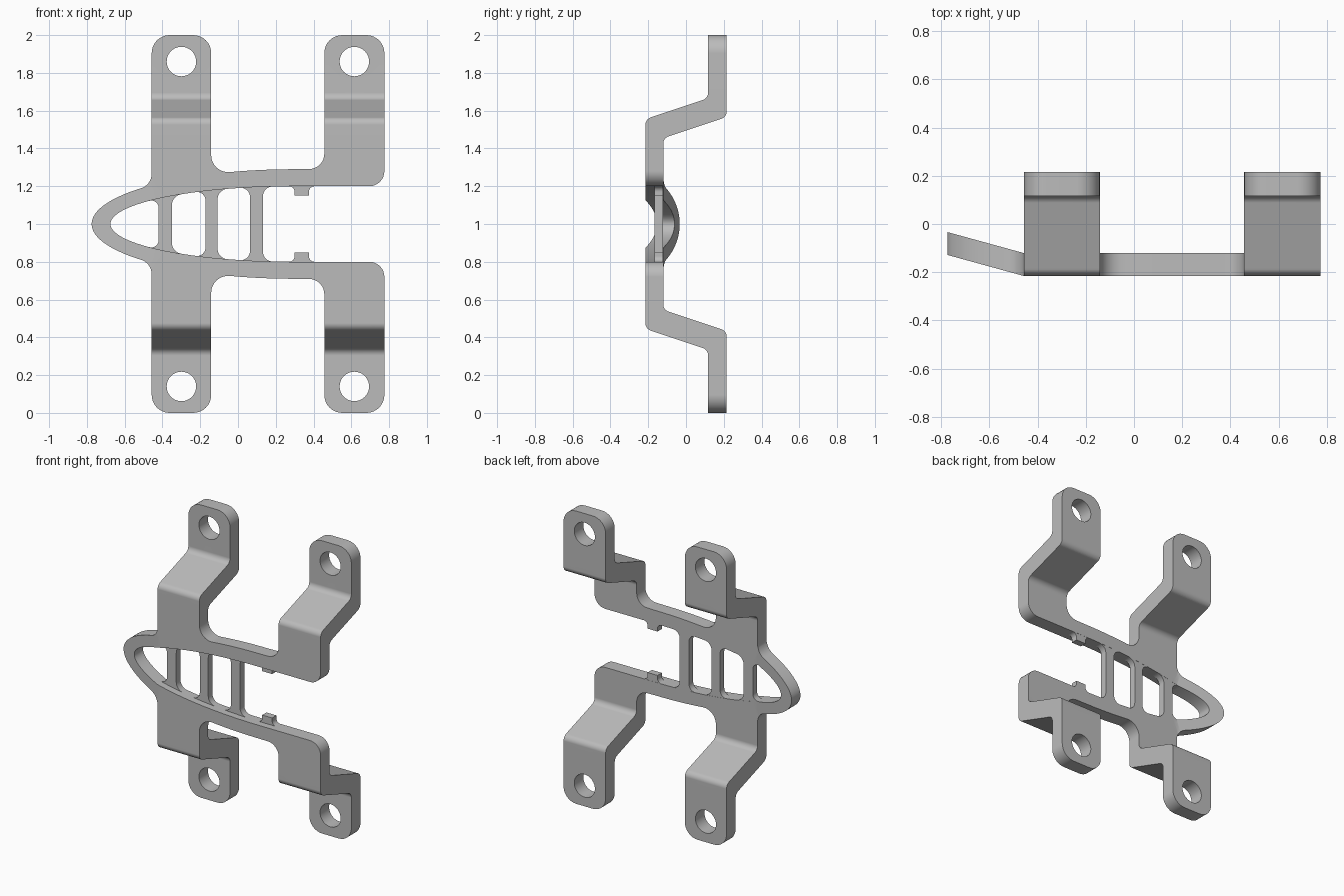
import bpy, bmesh, math
from mathutils import Vector

cube = bpy.data.objects.get("Cube")
if cube:
    bpy.data.objects.remove(cube)

MID = 1.0            # height of the mirror plane
CX = 0.3             # centre of the rail ellipses
OUTER = (1.075, 0.29)
INNER = (0.975, 0.2)
NOSE_X, NOSE_SLOPE = -0.46, 0.275

grey = bpy.data.materials.new("plain_grey")
grey.use_nodes = True
grey.diffuse_color = (0.5, 0.5, 0.5, 1)
grey.node_tree.nodes["Principled BSDF"].inputs["Base Color"].default_value = (0.5, 0.5, 0.5, 1)


def rounded(points, steps=8):
    """Turn (x, z, tangent length) corners into a path with circular fillets."""
    out = []
    for i, (x, z, d) in enumerate(points):
        c = Vector((x, z))
        if d == 0:
            out.append(c)
            continue
        p = Vector(points[i - 1][:2])
        q = Vector(points[(i + 1) % len(points)][:2])
        u, v = (p - c).normalized(), (q - c).normalized()
        w = math.sin(u.angle(v) / 2)
        for k in range(steps + 1):
            t = k / steps
            e, f, g = (1 - t) ** 2, 2 * w * t * (1 - t), t * t
            out.append((e * (c + d * u) + f * c + g * (c + d * v)) / (e + f + g))
    return out


def rail(size, x):
    """Height of a rail edge above the mirror plane."""
    return size[1] * math.sqrt(max(0, 1 - ((CX - min(x, CX)) / size[0]) ** 2))


def rail_curve(size, x0, x1, n):
    a, b = size
    t0, t1 = (math.acos(max(-1, min(1, (CX - x) / a))) for x in (x0, x1))
    angles = [t0 + (t1 - t0) * i / n for i in range(n + 1)]
    return [(CX - a * math.cos(t), b * math.sin(t), 0) for t in angles]


def depth_at(path, z):
    """Interpolate the depth of a side profile at height z."""
    for p, q in zip(path, path[1:]):
        if z <= q.y:
            t = max(0, (z - p.y) / (q.y - p.y))
            return p.x + (q.x - p.x) * t
    return path[-1].x


def plate(name, loops, front, back, nose_bend=False):
    """Fill outlines, cut at the bends, thicken between two side profiles, mirror."""
    bm = bmesh.new()
    edges = []
    for loop in loops:
        vs = [bm.verts.new((p.x, 0, p.y)) for p in loop]
        edges += [bm.edges.new((vs[i - 1], vs[i])) for i in range(len(vs))]
    bmesh.ops.triangle_fill(bm, edges=edges, use_beauty=True, use_dissolve=False)
    cuts = [((0, 0, p.y), (0, 0, 1)) for p in front[1:-1] + back[1:-1]]
    if nose_bend:
        cuts.append(((NOSE_X, 0, 0), (1, 0, 0)))
    for co, no in cuts:
        bmesh.ops.bisect_plane(bm, geom=bm.verts[:] + bm.edges[:] + bm.faces[:],
                               dist=1e-5, plane_co=co, plane_no=no)
    front_verts = set(bm.verts)
    bmesh.ops.extrude_face_region(bm, geom=bm.faces[:], use_keep_orig=True)
    for v in bm.verts:
        v.co.y = depth_at(front if v in front_verts else back, v.co.z)
        if nose_bend:
            v.co.y += NOSE_SLOPE * max(0, NOSE_X - v.co.x)
    bmesh.ops.recalc_face_normals(bm, faces=bm.faces[:])
    seam = [f for f in bm.faces if all(abs(v.co.z) < 1e-5 for v in f.verts)]
    bmesh.ops.delete(bm, geom=seam, context='FACES')
    mesh = bpy.data.meshes.new(name)
    bm.to_mesh(mesh)
    bm.free()
    mesh.materials.append(grey)
    obj = bpy.data.objects.new(name, mesh)
    obj.location.z = MID
    bpy.context.collection.objects.link(obj)
    bpy.ops.object.select_all(action='DESELECT')
    obj.select_set(True)
    bpy.context.view_layer.objects.active = obj
    bpy.ops.object.shade_smooth_by_angle()
    mirror = obj.modifiers.new("mirror", 'MIRROR')
    mirror.use_axis = (False, False, True)
    mirror.merge_threshold = 1e-4
    normals = obj.modifiers.new("normals", 'WEIGHTED_NORMAL')
    normals.keep_sharp = True
    return obj


# Side profiles of the stepped arms (depth, height)
front_side = rounded([(-0.215, 0, 0), (-0.215, 0.555, 0.03), (0.117, 0.666, 0.03), (0.117, 1, 0)])
back_side = rounded([(-0.12, 0, 0), (-0.12, 0.455, 0.03), (0.215, 0.566, 0.03), (0.215, 1, 0)])

# Upper half outline: nose, two arms, inner rail edge
L0, L1, R0, R1 = -0.457, -0.142, 0.457, 0.775
outline = rail_curve(OUTER, CX - OUTER[0], -0.525, 16)
outline += [(L0, rail(OUTER, L0), 0.06), (L0, 1, 0.095), (L1, 1, 0.095), (L1, rail(OUTER, L1), 0.1)]
outline += rail_curve(OUTER, -0.035, CX, 10)
outline += [(R0, 0.292, 0.08), (R0, 1, 0.095), (R1, 1, 0.095), (R1, 0.2, 0.08)]
outline += rail_curve(INNER, CX, CX - INNER[0], 32)


def circle(x, z, r, n=40):
    return [Vector((x + r * math.cos(math.tau * i / n), z + r * math.sin(math.tau * i / n)))
            for i in range(n)]


holes = [circle(x, 0.86, 0.078) for x in ((L0 + L1) / 2, (R0 + R1) / 2)]
plate("bracket_frame", [rounded(outline)] + holes, front_side, back_side, True)


# Thin cross bars and stub tabs, flared where they meet the rails
def cross_bar(name, x0, x1, base, flare):
    e = flare + 0.01
    a, b = x0 - e, x1 + e
    pts = [(x0, base, 0), (x1, base, 0), (x1, rail(INNER, x1), flare),
           (b, rail(INNER, b), 0), (b, rail(INNER, b) + 0.02, 0),
           (a, rail(INNER, a) + 0.02, 0), (a, rail(INNER, a), 0),
           (x0, rail(INNER, x0), flare)]
    flat = [[Vector((y, 0)), Vector((y, 1))] for y in (-0.167, -0.121)]
    plate(name, [rounded(pts)], *flat)


for i, (x0, x1) in enumerate([(-0.42, -0.35), (-0.172, -0.108), (0.063, 0.132)]):
    cross_bar(f"cross_bar_{i + 1}", x0, x1, 0, 0.05)
cross_bar("stub_tabs", 0.3, 0.375, 0.15, 0.03)
